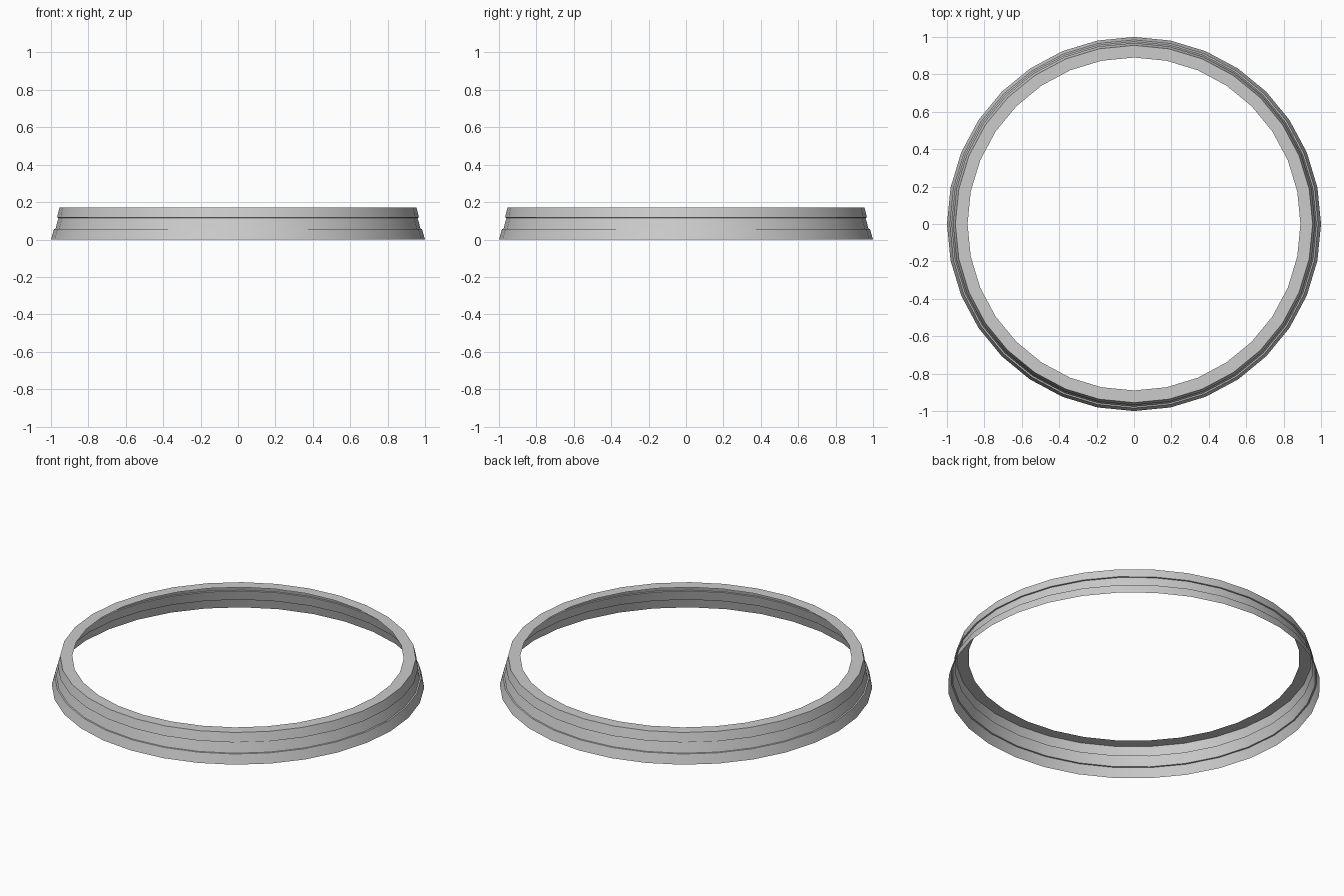
import bpy, bmesh
from math import sin, cos, tau

if "Cube" in bpy.data.objects:
    bpy.data.objects.remove(bpy.data.objects["Cube"])

SIDES = 32
# Radius and height of the thin stepped wall, ending in the flat top flange
PROFILE = [(1.0, 0.0), (0.984, 0.056), (0.976, 0.057), (0.96, 0.116),
           (0.968, 0.117), (0.955, 0.17), (0.89, 0.17)]

# Stepped ring: one loop of vertices per profile point, bridged with quads
bm = bmesh.new()
rings = [[bm.verts.new((r * cos(tau * i / SIDES), r * sin(tau * i / SIDES), z))
          for i in range(SIDES)] for r, z in PROFILE]
for low, high in zip(rings, rings[1:]):
    for i in range(SIDES):
        j = (i + 1) % SIDES
        bm.faces.new((low[i], low[j], high[j], high[i]))

mesh = bpy.data.meshes.new("stepped_ring")
bm.to_mesh(mesh)
bm.free()
ring = bpy.data.objects.new("stepped_ring", mesh)
bpy.context.collection.objects.link(ring)

# Smooth around the ring, crisp at the steps
bpy.context.view_layer.objects.active = ring
ring.select_set(True)
bpy.ops.object.shade_smooth_by_angle(angle=0.5)
